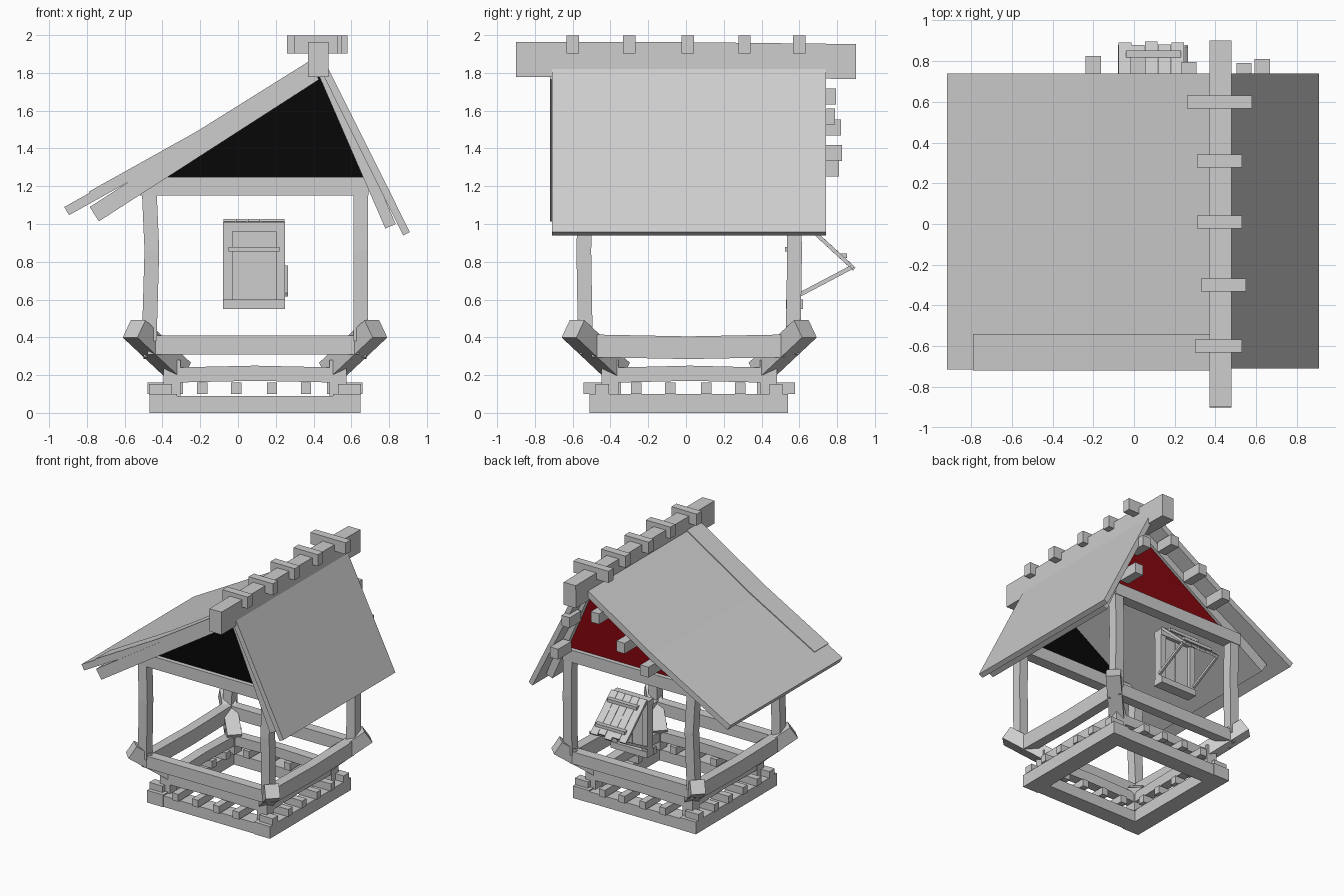
import bpy, bmesh
from mathutils import Vector

cube = bpy.data.objects.get("Cube")
if cube:
    bpy.data.objects.remove(cube, do_unlink=True)


def material(name, rgb):
    m = bpy.data.materials.new(name)
    m.use_nodes = True
    col = (*rgb, 1)
    m.diffuse_color = col
    m.node_tree.nodes["Principled BSDF"].inputs["Base Color"].default_value = col
    return m


WOOD = material("pale grey wood", (0.61, 0.61, 0.61))
BLACK = material("black panel", (0.002, 0.002, 0.002))
RED = material("dark red panel", (0.23, 0.002, 0.004))


def loft(name, rings, mat=WOOD):
    """Closed solid through a list of matching rings of points."""
    bm = bmesh.new()
    loops = [[bm.verts.new(p) for p in ring] for ring in rings]
    n = len(loops[0])
    for a, b in zip(loops, loops[1:]):
        for i in range(n):
            j = (i + 1) % n
            bm.faces.new((a[i], a[j], b[j], b[i]))
    bm.faces.new(loops[0])
    bm.faces.new(loops[-1])
    bmesh.ops.recalc_face_normals(bm, faces=bm.faces)
    me = bpy.data.meshes.new(name)
    bm.to_mesh(me)
    bm.free()
    me.materials.append(mat)
    ob = bpy.data.objects.new(name, me)
    bpy.context.collection.objects.link(ob)


def beam(name, p0, p1, w, h, bow=None):
    """Squared timber from p0 to p1, w across and h high, bowed in the middle."""
    p0, p1 = Vector(p0), Vector(p1)
    d = (p1 - p0).normalized()
    hint = Vector((0, 1, 0)) if abs(d.z) > 0.95 else Vector((0, 0, 1))
    side = d.cross(hint).normalized()
    up = side.cross(d)
    centres = [p0, p1]
    if bow:
        centres = [p0, (p0 + p1) / 2 + Vector(bow), p1]
    loft(name, [[c + side * sx * w / 2 + up * sz * h / 2
                 for sx, sz in ((-1, -1), (1, -1), (1, 1), (-1, 1))]
                for c in centres])


def prism(name, profile, y0, y1, mat=WOOD):
    """Extrude an x-z profile along y."""
    loft(name, [[(x, y, z) for x, z in profile] for y in (y0, y1)], mat)


def roof_sheet(name, line, thick, y0, y1):
    """Sheet whose upper face follows an x-z line, thickened below."""
    top = [Vector(p) for p in line]
    d = (top[-1] - top[0]).normalized()
    down = Vector((-d.y, d.x))
    if down.y > 0:
        down = -down
    prism(name, top + [p + down * thick for p in reversed(top)], y0, y1)


CX, CY = 0.09, 0.017
SIDES = ((-1, "right"), (1, "left"))
ENDS = ((-1, "front"), (1, "back"))

# Foundation, floor ring and middle ring
for s, n in SIDES:
    x = CX + s * 0.485
    beam(n + "_base_beam", (x, -0.51, 0.05), (x, 0.54, 0.05), 0.145, 0.1)
    x = CX + s * 0.44
    beam(n + "_floor_beam", (x, -0.38, 0.2), (x, 0.42, 0.2), 0.08, 0.08, (0, 0, 0.01))
    x = CX + s * 0.55
    beam(n + "_rail", (x, -0.5, 0.355), (x, 0.525, 0.355), 0.08, 0.12, (0, 0, -0.01))
for s, n in ENDS:
    y = CY + s * 0.455
    beam(n + "_base_beam", (-0.33, y, 0.045), (0.53, y, 0.045), 0.13, 0.09)
    y = CY + s * 0.42
    beam(n + "_floor_beam", (-0.36, y, 0.2), (0.54, y, 0.2), 0.08, 0.08, (0, 0, 0.01))
    y = CY + s * 0.54
    beam(n + "_rail", (-0.48, y, 0.36), (0.64, y, 0.36), 0.08, 0.1)

# Short joist stubs on the foundation
for t in (-0.28, -0.1, 0.09, 0.27):
    for s, n in SIDES:
        beam(n + "_joist", (CX + s * 0.38, CY + t, 0.13),
             (CX + s * 0.57, CY + t, 0.13), 0.055, 0.06)
    for s, n in ENDS:
        beam(n + "_joist", (CX + t, CY + s * 0.36, 0.13),
             (CX + t, CY + s * 0.56, 0.13), 0.055, 0.06)

# Corner stubs, slanted braces and wall posts
for sx, nx in SIDES:
    for sy, ny in ENDS:
        tag = ny + "_" + nx
        x, y = CX + sx * 0.44, CY + sy * 0.42
        beam(tag + "_corner_stub", (x, y, 0.09), (x, y, 0.28), 0.09, 0.09)
        beam(tag + "_side_block", (x, y + sy * 0.04, 0.125),
             (x + sx * 0.12, y + sy * 0.04, 0.125), 0.07, 0.055)
        beam(tag + "_brace", (CX + sx * 0.4, CY + sy * 0.375, 0.22),
             (CX + sx * 0.64, CY + sy * 0.615, 0.445), 0.11, 0.11)
        x, y = CX + sx * 0.56, CY + sy * 0.55
        beam(tag + "_post", (x, y, 0.38), (x, y, 1.18), 0.078, 0.078,
             (0.014 if sx < 0 else 0, 0.008 * sy, 0.08))

# Gable tie beams and filled triangles
GABLE = ((-0.42, 1.24), (0.44, 1.79), (0.67, 1.24))
for s, n, mat in ((-1, "front", BLACK), (1, "back", RED)):
    y = CY + s * 0.55
    beam(n + "_tie_beam", (-0.52, y, 1.2), (0.69, y, 1.2), 0.09, 0.1)
    prism(n + "_gable", GABLE, y - 0.01, y + 0.01, mat)

# Long shallow roof side
roof_sheet("long_roof_deck", ((-0.785, 1.09), (0.38, 1.84)), 0.09, -0.72, 0.6)
roof_sheet("long_roof_cover", ((-0.92, 1.09), (-0.22, 1.48), (0.38, 1.855)),
           0.05, -0.715, 0.74)
roof_sheet("long_roof_front_strip", ((-0.79, 1.171), (-0.22, 1.489), (0.38, 1.864)),
           0.03, -0.72, -0.54)

# Short steep roof side
roof_sheet("steep_roof_deck", ((0.475, 1.83), (0.835, 1.0)), 0.06, -0.7, 0.62)
roof_sheet("steep_roof_cover", ((0.47, 1.84), (0.91, 0.957)), 0.04, -0.71, 0.74)

# Purlin ends under the back of the roof
for x, z, y in ((-0.2, 1.375, 0.825), (0.02, 1.51, 0.82), (0.27, 1.675, 0.795),
                (0.54, 1.57, 0.79), (0.63, 1.295, 0.81)):
    beam("purlin_end", (x, 0.64, z), (x, y, z), 0.075, 0.085)

# Ridge beam and its cross pegs
beam("ridge_beam", (0.425, -0.9, 1.87), (0.425, 0.9, 1.86), 0.11, 0.185, (0, 0, 0.005))
for y, x0, x1 in ((-0.6, 0.3, 0.53), (-0.3, 0.33, 0.55), (0.01, 0.31, 0.53),
                  (0.31, 0.31, 0.53), (0.6, 0.26, 0.58)):
    beam("ridge_peg", (x0, y, 1.95), (x1, y, 1.95), 0.065, 0.095)

# Window frame in the back wall, closed with upright boards
WY = 0.575
for x, n in ((-0.055, "right"), (0.225, "left")):
    beam("window_" + n + "_jamb", (x, WY, 0.57), (x, WY, 1.0), 0.05, 0.07)
beam("window_sill", (-0.08, WY, 0.575), (0.25, WY, 0.575), 0.09, 0.05)
beam("window_head", (-0.08, WY, 0.985), (0.25, WY, 0.985), 0.08, 0.05)
for x in (0.023, 0.147):
    beam("window_board", (x, WY, 0.59), (x, WY, 0.97), 0.115, 0.02)
beam("window_mullion", (0.085, WY, 0.59), (0.085, WY, 0.97), 0.015, 0.03)
beam("window_crossbar", (-0.05, WY - 0.03, 0.867), (0.22, WY - 0.03, 0.867), 0.04, 0.025)

# Propped shutter of planks with battens and stays
for i, drop in enumerate((0.0, 0.012, -0.006, 0.01, 0.0)):
    x = -0.045 + i * 0.065
    beam("shutter_plank", (x, 0.61, 1.02), (x, 0.885 - drop, 0.767 + drop), 0.063, 0.02)
for y, z in ((0.68, 0.975), (0.835, 0.832)):
    beam("shutter_batten", (-0.04, y, z), (0.23, y, z), 0.035, 0.025)
for x, n in ((-0.07, "right"), (0.257, "left")):
    beam("shutter_" + n + "_stay", (x, 0.6, 0.625), (x, 0.875, 0.77), 0.018, 0.022)
